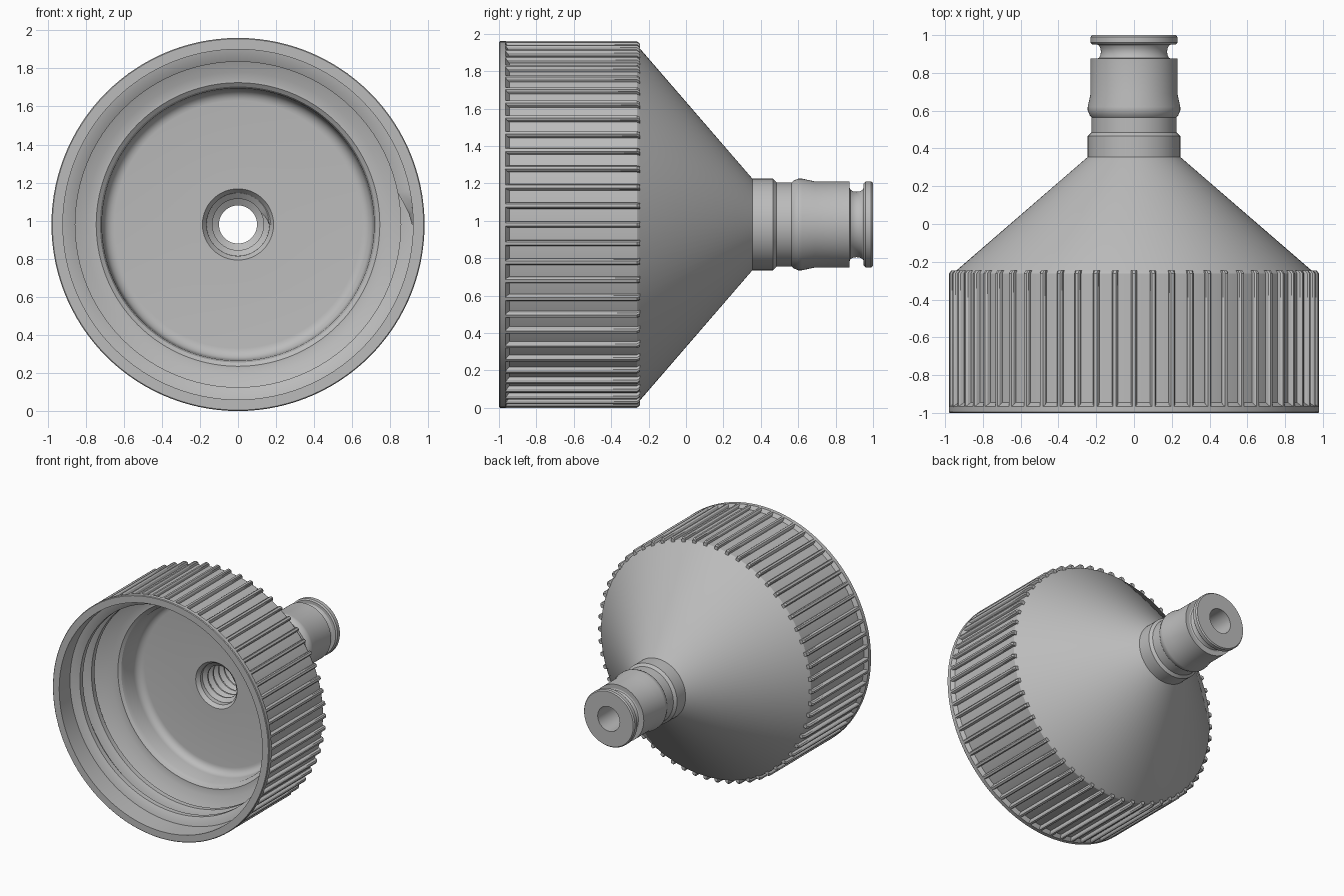
import bpy, bmesh, math

if "Cube" in bpy.data.objects:
    bpy.data.objects.remove(bpy.data.objects["Cube"])

AXIS_Z = 0.98      # height of the turning axis, which runs along y
RIBS = 60

grey = bpy.data.materials.new("grey plastic")
grey.diffuse_color = (0.5, 0.5, 0.5, 1)
grey.use_nodes = True
grey.node_tree.nodes["Principled BSDF"].inputs["Base Color"].default_value = (0.5, 0.5, 0.5, 1)


def polar(angle, y, r, side=0.0):
    """Point at radius r around the axis, shifted sideways along the tangent."""
    c, s = math.cos(angle), math.sin(angle)
    return (r * c - side * s, y, AXIS_Z + r * s + side * c)


def skin(bm, rings, wrap=False):
    """Join closed rings of points into a tube, capped unless it wraps round."""
    loops = [[bm.verts.new(p) for p in ring] for ring in rings]
    n = len(loops[0])
    pairs = list(zip(loops, loops[1:])) + ([(loops[-1], loops[0])] if wrap else [])
    for a, b in pairs:
        for i in range(n):
            j = (i + 1) % n
            bm.faces.new((a[i], a[j], b[j], b[i]))
    if not wrap:
        bm.faces.new(loops[0])
        bm.faces.new(loops[-1])


def finish(name, bm, angle=30):
    bmesh.ops.recalc_face_normals(bm, faces=bm.faces)
    mesh = bpy.data.meshes.new(name)
    bm.to_mesh(mesh)
    bm.free()
    mesh.materials.append(grey)
    obj = bpy.data.objects.new(name, mesh)
    bpy.context.collection.objects.link(obj)
    bpy.ops.object.select_all(action='DESELECT')
    obj.select_set(True)
    bpy.context.view_layer.objects.active = obj
    bpy.ops.object.shade_smooth_by_angle(angle=math.radians(angle))
    return obj


def lathe(name, profile, steps=120):
    bm = bmesh.new()
    skin(bm, [[polar(math.tau * k / steps, y, r) for y, r in profile]
              for k in range(steps)], wrap=True)
    return finish(name, bm, 25)


def thread(name, y0, pitch, turns, root, crest, foot, tip, steps):
    """Helical ridge on a bore wall, with short tapered ends."""
    bm = bmesh.new()
    rings, total = [], int(turns * steps)
    for k in range(total + 1):
        grow = min(1, k / 3, (total - k) / 3)
        top = root + (crest - root) * max(grow, 0.1)
        y = y0 + pitch * k / steps
        section = [(y - foot, root + 0.01), (y - foot, root), (y - tip, top),
                   (y + tip, top), (y + foot, root), (y + foot, root + 0.01)]
        rings.append([polar(math.tau * k / steps, *p) for p in section])
    skin(bm, rings)
    return finish(name, bm)


# Turned body: rim, skirt, cone and spigot outside, bore and cap cavity inside
rim_and_cone = [(-1, 0.92), (-1, 0.975), (-0.995, 0.98), (-0.965, 0.98), (-0.945, 0.952),
                (-0.262, 0.952), (-0.25, 0.945), (0.355, 0.245)]
spigot = [(0.465, 0.245), (0.485, 0.225), (0.565, 0.225), (0.575, 0.234), (0.6, 0.245),
          (0.62, 0.245), (0.69, 0.23), (0.875, 0.23), (0.875, 0.195)]
groove = [(0.912 - 0.037 * math.cos(t), 0.195 - 0.02 * math.sin(t))
          for t in [math.pi * k / 6 for k in range(1, 6)]]
flange = [(0.95, 0.195), (0.95, 0.22), (0.96, 0.23), (0.99, 0.23), (1, 0.222)]
bore = [(1, 0.1), (0.34, 0.1), (0.3, 0.165), (-0.25, 0.165), (-0.28, 0.187)]
fillet = [(-0.34 + 0.06 * math.cos(t), 0.65 + 0.06 * math.sin(t))
          for t in [math.pi * k / 12 for k in range(7)]]
seat = [(-0.45, 0.715), (-0.475, 0.725), (-0.49, 0.745), (-0.49, 0.762), (-0.42, 0.785),
        (-0.44, 0.83), (-0.55, 0.92)]
seat[4:6] = [(-0.5, 0.8), (-0.52, 0.86)]
lathe("cap_body", rim_and_cone + spigot + groove + flange + bore + fillet + seat)

# Grip ribs around the skirt
bm = bmesh.new()
for i in range(RIBS):
    a = math.tau * i / RIBS
    rings = []
    for y, top in ((-0.968, 0.98), (-0.262, 0.98), (-0.247, 0.968)):
        section = [(-0.016, 0.935), (-0.015, top - 0.01), (-0.008, top),
                   (0.008, top), (0.015, top - 0.01), (0.016, 0.935)]
        rings.append([polar(a, y, r, side) for side, r in section])
    skin(bm, rings)
finish("grip_ribs", bm)

# Screw threads in the cap and in the bore
thread("cap_thread", -0.88, 0.15, 2.2, 0.92, 0.855, 0.055, 0.02, 96)
thread("bore_thread", -0.23, 0.07, 7, 0.165, 0.135, 0.03, 0.006, 40)
